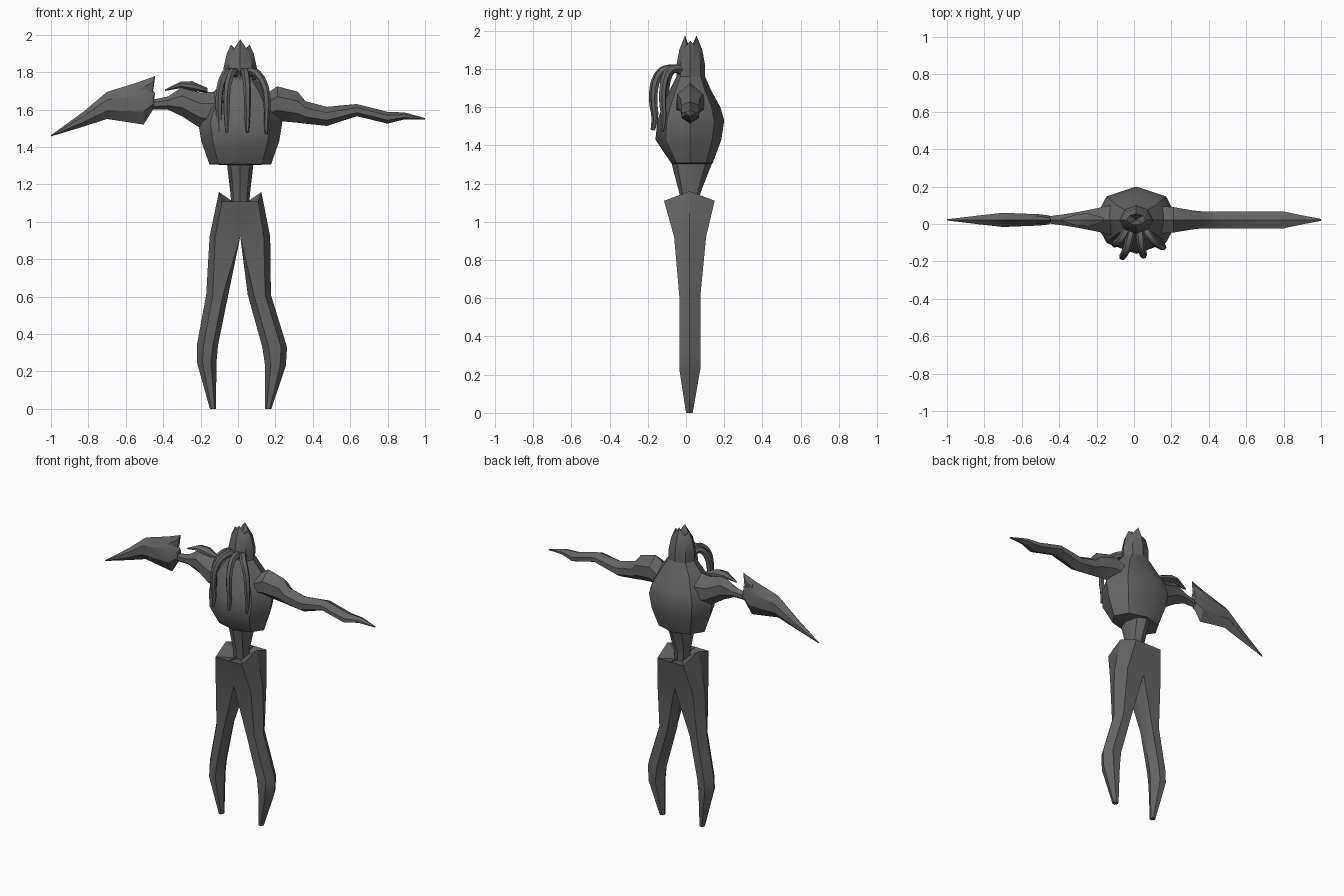
import bpy, bmesh, math

if "Cube" in bpy.data.objects:
    bpy.data.objects.remove(bpy.data.objects["Cube"])

grey = bpy.data.materials.new("dark grey")
grey.diffuse_color = (0.13, 0.13, 0.13, 1)
grey.use_nodes = True
grey.node_tree.nodes["Principled BSDF"].inputs["Base Color"].default_value = grey.diffuse_color
CX, CY = 0.012, 0.022


def finish(ob, angle=30):
    ob.data.materials.append(grey)
    bpy.ops.object.select_all(action='DESELECT')
    ob.select_set(True)
    bpy.context.view_layer.objects.active = ob
    bpy.ops.object.shade_smooth_by_angle(angle=math.radians(angle))


def loft(name, rings, angle=30, tip=None):
    """Skin a list of equal rings; cap both ends (tip = centre point of last cap)."""
    bm = bmesh.new()
    vr = [[bm.verts.new(p) for p in r] for r in rings]
    n = len(vr[0])
    for a, b in zip(vr, vr[1:]):
        for i in range(n):
            bm.faces.new((a[i], a[(i + 1) % n], b[(i + 1) % n], b[i]))
    bm.faces.new(vr[0][::-1])
    if tip:
        c = bm.verts.new(tip)
        for i in range(n):
            bm.faces.new((vr[-1][i], vr[-1][(i + 1) % n], c))
    else:
        bm.faces.new(vr[-1])
    bmesh.ops.recalc_face_normals(bm, faces=bm.faces)
    me = bpy.data.meshes.new(name)
    bm.to_mesh(me)
    bm.free()
    ob = bpy.data.objects.new(name, me)
    bpy.context.collection.objects.link(ob)
    finish(ob, angle)
    return ob


def body_ring(z, hx, yf, yb):
    """Eight-sided upright ring with a keel at front and back."""
    pts = []
    for k in range(8):
        a = k * math.pi / 4
        c, s = math.cos(a), math.sin(a)
        dy = (yb - CY) if s > 0 else (CY - yf)
        pts.append((CX + hx * c, CY + dy * s, z))
    return pts


# torso and waist
loft("torso", [body_ring(*r) for r in (
    (1.09, .048, -.03, .07), (1.15, .052, -.035, .075), (1.303, .07, -.075, .135),
    (1.308, .165, -.078, .14), (1.43, .208, -.16, .185), (1.53, .225, -.15, .2),
    (1.60, .2, -.125, .18), (1.69, .145, -.085, .13), (1.76, .087, -.05, .1))], 35)

# head with a four-spiked crown
head = [body_ring(*r) for r in (
    (1.70, .09, -.05, .1), (1.76, .087, -.05, .1), (1.82, .09, -.05, .1),
    (1.90, .072, -.035, .085))]
spikes = {0: 1.947, 2: 1.975, 4: 1.947, 6: 1.975}
crown = [(x, y, spikes.get(i, 1.925))
         for i, (x, y, z) in enumerate(body_ring(1.95, .05, -.005, .055))]
loft("head", head + [crown], 35, tip=(CX, CY, 1.90))


def limb_ring(x, top, bot, hy, x_top=None):
    """Six-sided ring across x with a ridge on top and below."""
    m, h = (top + bot) / 2, (top - bot) * 0.2
    xt = x if x_top is None else x_top
    return [(xt, CY, top), (x, CY + hy, m + h), (x, CY + hy, m - h),
            (x, CY, bot), (x, CY - hy, m - h), (x, CY - hy, m + h)]


# long wavy arm
loft("wavy_arm", [limb_ring(*r) for r in (
    (.12, 1.66, 1.53, .075), (.21, 1.725, 1.54, .068), (.32, 1.695, 1.53, .05),
    (.36, 1.645, 1.525, .046), (.475, 1.615, 1.513, .046), (.635, 1.63, 1.565, .046),
    (.80, 1.588, 1.525, .045), (.89, 1.585, 1.548, .026), (1.0, 1.555, 1.546, .005))])

# short arm leading to the blade
loft("short_arm", [limb_ring(*r) for r in (
    (-.08, 1.70, 1.47, .09), (-.20, 1.69, 1.50, .062), (-.30, 1.72, 1.565, .042),
    (-.375, 1.67, 1.60, .03), (-.45, 1.655, 1.60, .02), (-.50, 1.64, 1.60, .02))])

# blade forearm
loft("blade", [limb_ring(*r) for r in (
    (-.45, 1.66, 1.605, .02), (-.455, 1.69, 1.60, .024, -.443), (-.505, 1.755, 1.52, .03),
    (-.70, 1.695, 1.55, .038), (-.825, 1.59, 1.51, .024), (-1.0, 1.463, 1.457, .003))])
loft("blade_point", [limb_ring(*r) for r in (
    (-.443, 1.782, 1.776, .003), (-.457, 1.774, 1.68, .012), (-.52, 1.752, 1.62, .022))])

# crescent plate over the shoulder
loft("shoulder_plate", [limb_ring(*r) for r in (
    (-.39, 1.708, 1.70, .005), (-.305, 1.75, 1.715, .03), (-.245, 1.752, 1.70, .035),
    (-.163, 1.716, 1.69, .012))])


# legs: each row is z, outer, front-outer, front-inner, inner x, front y, back y
def leg(name, rows):
    rings = []
    for i, (z, o, fo, fi, inn, yf, yb) in enumerate(rows):
        rings.append([(o, CY - .003, z + (.05 if i == len(rows) - 1 else 0)),
                      (fo, yf, z), (fi, yf, z), (inn, CY - .003, z),
                      (fi, yb, z), (fo, yb, z)])
    loft(name, rings, 25, tip=(CX, CY, rows[-1][0] - .03))


leg("left_leg", [
    (0, .178, .17, .152, .145, 0, .035), (.23, .256, .225, .175, .145, -.035, .075),
    (.33, .262, .23, .165, .13, -.035, .075), (.61, .176, .145, .085, .052, -.035, .075),
    (.92, .172, .138, CX, CX, -.062, .105), (1.11, .125, .108, CX, CX, -.115, .15)])
leg("right_leg", [
    (0, -.15, -.142, -.125, -.118, 0, .035), (.25, -.22, -.19, -.145, -.115, -.035, .075),
    (.34, -.22, -.185, -.135, -.107, -.035, .075), (.61, -.17, -.135, -.08, -.052, -.035, .075),
    (.92, -.152, -.122, CX, CX, -.062, .105), (1.11, -.102, -.086, CX, CX, -.115, .15)])


# hair strands: arch forward from the brow, then hang
def strand(name, x0, x1, y1, z_end):
    cu = bpy.data.curves.new(name, 'CURVE')
    cu.dimensions = '3D'
    cu.bevel_depth, cu.bevel_resolution = 0.02, 1
    cu.use_fill_caps = True
    cu.resolution_u = 4
    sp = cu.splines.new('NURBS')
    path = [(0, 0, 1.78, 1.2), (.1, .2, 1.805, 1.2), (.5, .7, 1.80, 1.1),
            (.95, .95, 1.73, 1), (1.05, 1.0, 1.63, .95), (1, .9, 1.54, .75),
            (1, 1.0, z_end, .4)]
    sp.points.add(len(path) - 1)
    for p, (tx, ty, z, r) in zip(sp.points, path):
        p.co = (x0 + (x1 - x0) * tx, -.01 + (y1 + .01) * ty, z, 1)
        p.radius = r
    sp.use_endpoint_u = True
    sp.order_u = 3
    ob = bpy.data.objects.new(name, cu)
    bpy.context.collection.objects.link(ob)
    bpy.ops.object.select_all(action='DESELECT')
    ob.select_set(True)
    bpy.context.view_layer.objects.active = ob
    bpy.ops.object.convert(target='MESH')
    finish(bpy.context.object, 50)


for i, (x0, x1, y1, ze) in enumerate((
        (-.03, -.1, -.11, 1.48), (-.01, -.06, -.178, 1.48), (.03, .05, -.17, 1.48),
        (.05, .152, -.125, 1.47))):
    strand(f"hair_strand_{i + 1}", x0, x1, y1, ze)
